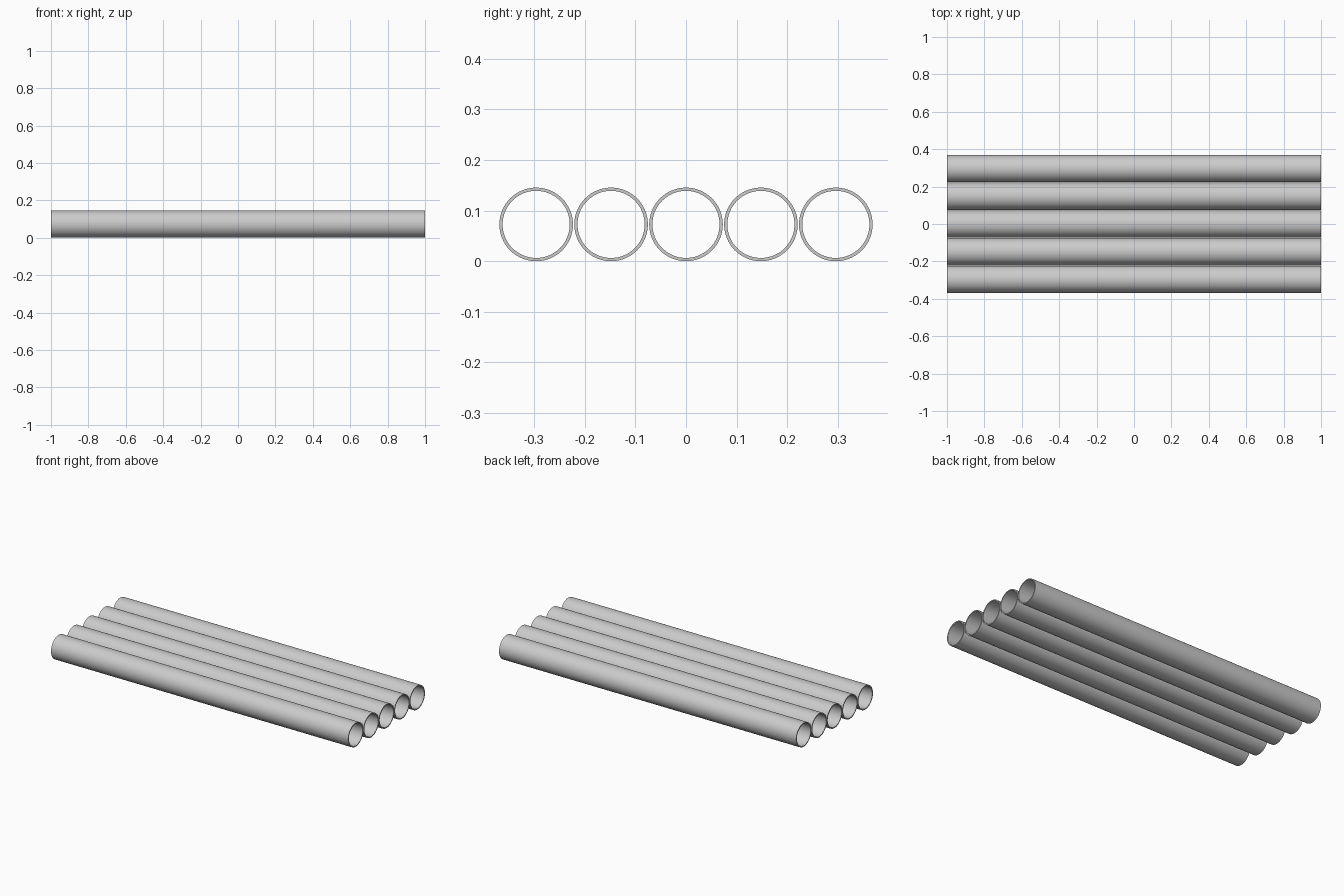
import bpy, bmesh, math
from mathutils import Matrix

cube = bpy.data.objects.get("Cube")
if cube:
    bpy.data.objects.remove(cube, do_unlink=True)

OUTER, INNER, HALF_LENGTH = 0.0727, 0.0663, 1.0
SPACING, COUNT, SIDES = 0.148, 5, 64

# Plain steel grey
steel = bpy.data.materials.new("steel_grey")
steel.use_nodes = True
colour = (0.6, 0.6, 0.6, 1)
steel.diffuse_color = colour
steel.node_tree.nodes["Principled BSDF"].inputs["Base Color"].default_value = colour


def make_pipe(name, y):
    """Spin a rectangular wall section about the x axis into a hollow pipe."""
    bm = bmesh.new()
    section = [(-HALF_LENGTH, OUTER), (HALF_LENGTH, OUTER),
               (HALF_LENGTH, INNER), (-HALF_LENGTH, INNER)]
    verts = [bm.verts.new((x, 0, r)) for x, r in section]
    edges = [bm.edges.new((verts[i], verts[(i + 1) % 4])) for i in range(4)]
    bmesh.ops.spin(bm, geom=verts + edges, cent=(0, 0, 0), axis=(1, 0, 0),
                   angle=math.tau, steps=SIDES, use_merge=True)
    bmesh.ops.remove_doubles(bm, verts=bm.verts, dist=0.0001)
    bmesh.ops.recalc_face_normals(bm, faces=bm.faces)
    mesh = bpy.data.meshes.new(name)
    bm.to_mesh(mesh)
    bm.free()
    mesh.materials.append(steel)
    pipe = bpy.data.objects.new(name, mesh)
    pipe.location = (0, y, OUTER)
    bpy.context.collection.objects.link(pipe)
    return pipe


# Row of parallel pipes, front to back
bpy.ops.object.select_all(action="DESELECT")
for i in range(COUNT):
    pipe = make_pipe(f"pipe_{i + 1}", (i - (COUNT - 1) / 2) * SPACING)
    pipe.select_set(True)
    bpy.context.view_layer.objects.active = pipe
bpy.ops.object.shade_smooth_by_angle(angle=math.radians(30))
